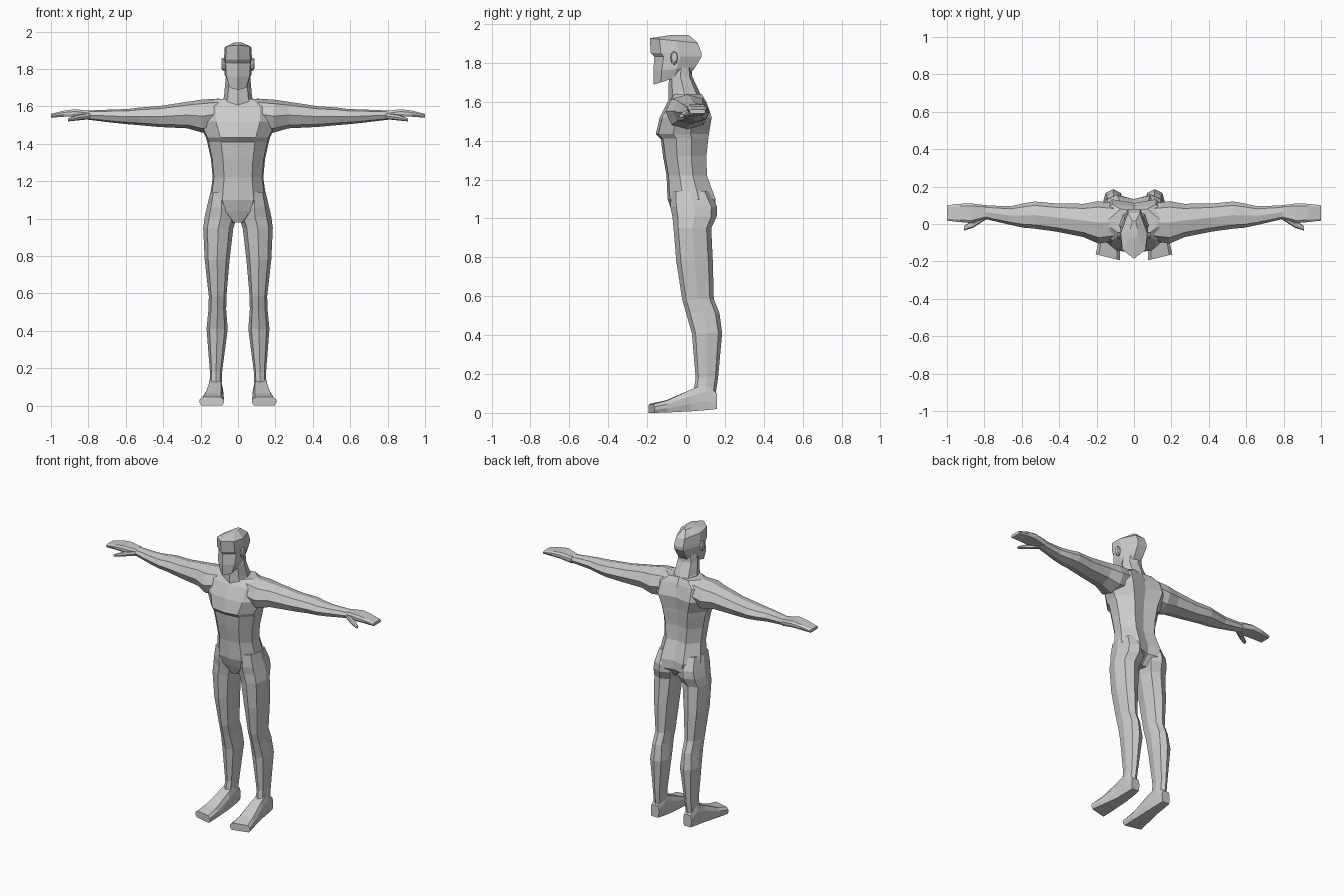
import bpy
import bmesh
from mathutils import Vector

default_cube = bpy.data.objects.get("Cube")
if default_cube:
    bpy.data.objects.remove(default_cube, do_unlink=True)

# One plain grey clay colour for the whole figure
clay = bpy.data.materials.new("grey_clay")
clay.use_nodes = True
clay_colour = (.6, .6, .6, 1)
clay.diffuse_color = clay_colour
clay.node_tree.nodes["Principled BSDF"].inputs["Base Color"].default_value = clay_colour


def mirrored_section(half):
    """Complete a half outline, given from front centre to back, across u = 0."""
    other_side = [(-u, v) for u, v in reversed(half) if u > 0]
    return half + other_side


# Cross sections in a unit square
LIMB = mirrored_section([(0, -1), (.72, -.75), (1, 0), (.72, .75), (0, 1)])
TORSO = mirrored_section([(0, -1), (.55, -.9), (.95, -.35), (1, .3), (.55, 1), (0, .85)])
HEAD = mirrored_section([(0, -1), (.88, -.6), (1, .1), (.45, 1)])
SLAB = mirrored_section([(.85, -1), (1, -.3), (1, .4), (.75, 1)])


def place(axis, along, u, v):
    """Turn section coordinates into a point, for a loft along the given axis."""
    if axis == "x":
        return Vector((along, u, v))
    if axis == "y":
        return Vector((u, along, v))
    return Vector((u, v, along))


def loft(name, axis, section, rings, lean="v", paired=False):
    """Skin rings of (position, u low, u high, v low, v high, optional tilt)."""
    bm = bmesh.new()
    loops = []
    for along, u_low, u_high, v_low, v_high, *tilt in rings:
        slope = tilt[0] if tilt else 0
        loop = []
        for u, v in section:
            shift = slope * (v if lean == "v" else u)
            point = place(axis, along + shift,
                          (u_low + u_high) / 2 + u * (u_high - u_low) / 2,
                          (v_low + v_high) / 2 + v * (v_high - v_low) / 2)
            loop.append(bm.verts.new(point))
        loops.append(loop)

    count = len(section)
    for lower, upper in zip(loops, loops[1:]):
        for i in range(count):
            j = (i + 1) % count
            bm.faces.new((lower[i], lower[j], upper[j], upper[i]))
    bm.faces.new(list(reversed(loops[0])))
    bm.faces.new(loops[-1])
    bmesh.ops.recalc_face_normals(bm, faces=bm.faces)

    mesh = bpy.data.meshes.new(name)
    bm.to_mesh(mesh)
    bm.free()
    mesh.materials.append(clay)
    part = bpy.data.objects.new(name, mesh)
    bpy.context.collection.objects.link(part)
    if paired:
        part.modifiers.new("other_side", "MIRROR").use_axis[0] = True
    return part


def centred(rings):
    """Expand (position, half width, front, back, tilt) to full ring bounds."""
    return [(along, -half, half, *rest) for along, half, *rest in rings]


# Torso, from crotch to the base of the neck
loft("torso", "z", TORSO, centred([
    (.98, .04, -.05, .09),
    (1.04, .12, -.075, .15),
    (1.1, .152, -.095, .152),
    (1.22, .135, -.1, .108),
    (1.32, .145, -.118, .105),
    (1.41, .165, -.13, .115),
    (1.435, .172, -.155, .118),
    (1.52, .215, -.135, .132),
    (1.6, .21, -.095, .105),
    (1.64, .13, -.065, .08),
]))

# Neck, leaning forward into the skull
loft("neck", "z", LIMB, centred([
    (1.58, .1, -.09, .1),
    (1.65, .075, -.09, .07),
    (1.73, .068, -.088, .032),
    (1.8, .06, -.08, .03),
]))

# Head with a ridged face, brow step and gently peaked crown
loft("head", "z", HEAD, centred([
    (1.718, .05, -.168, .025, .03),
    (1.768, .071, -.168, .048, .01),
    (1.832, .075, -.163, .08),
    (1.852, .075, -.182, .08),
    (1.915, .071, -.186, .06, -.012),
    (1.943, .02, -.08, .015),
]))

# Ears
loft("ear", "x", LIMB, [
    (.065, -.075, -.045, 1.795, 1.85),
    (.08, -.08, -.042, 1.79, 1.86),
    (.089, -.075, -.045, 1.805, 1.855),
], paired=True)

# Arms, stretched sideways from the shoulder to the wrist
loft("arm", "x", LIMB, [
    (.1, -.09, .11, 1.48, 1.642),
    (.19, -.105, .122, 1.46, 1.637),
    (.27, -.07, .108, 1.483, 1.625),
    (.42, -.04, .11, 1.49, 1.602),
    (.53, -.025, .12, 1.5, 1.594),
    (.59, -.02, .11, 1.505, 1.586),
    (.66, -.005, .095, 1.512, 1.584),
    (.81, .03, .1, 1.53, 1.578),
], paired=True)

# Hands as flat mitts
loft("hand", "x", SLAB, [
    (.79, .03, .1, 1.532, 1.576),
    (.87, .005, .11, 1.545, 1.585),
    (.93, .01, .108, 1.545, 1.578),
    (1, .018, .1, 1.54, 1.56),
], paired=True)

# Thumbs, angled forward and down
loft("thumb", "x", LIMB, [
    (.79, .025, .065, 1.532, 1.566),
    (.86, -.02, .022, 1.525, 1.555),
    (.91, -.035, -.012, 1.52, 1.535),
], paired=True)

# Legs, from hip to ankle
loft("leg", "z", LIMB, [
    (1.14, .03, .148, -.075, .12),
    (1.06, .008, .167, -.08, .16),
    (1.01, .004, .178, -.07, .158),
    (.95, .025, .186, -.064, .13),
    (.78, .045, .178, -.05, .138),
    (.585, .062, .156, -.02, .143),
    (.515, .063, .158, 0, .172),
    (.41, .055, .168, .03, .186),
    (.18, .085, .15, .05, .165),
    (.09, .088, .152, .035, .152),
], paired=True)

# Feet, from heel to skewed toes
loft("foot", "y", SLAB, [
    (.16, .092, .152, .02, .1),
    (.1, .085, .158, .014, .15),
    (.025, .08, .165, .008, .12),
    (-.1, .076, .19, .002, .064, .006),
    (-.178, .075, .205, 0, .046, .016),
], lean="u", paired=True)
